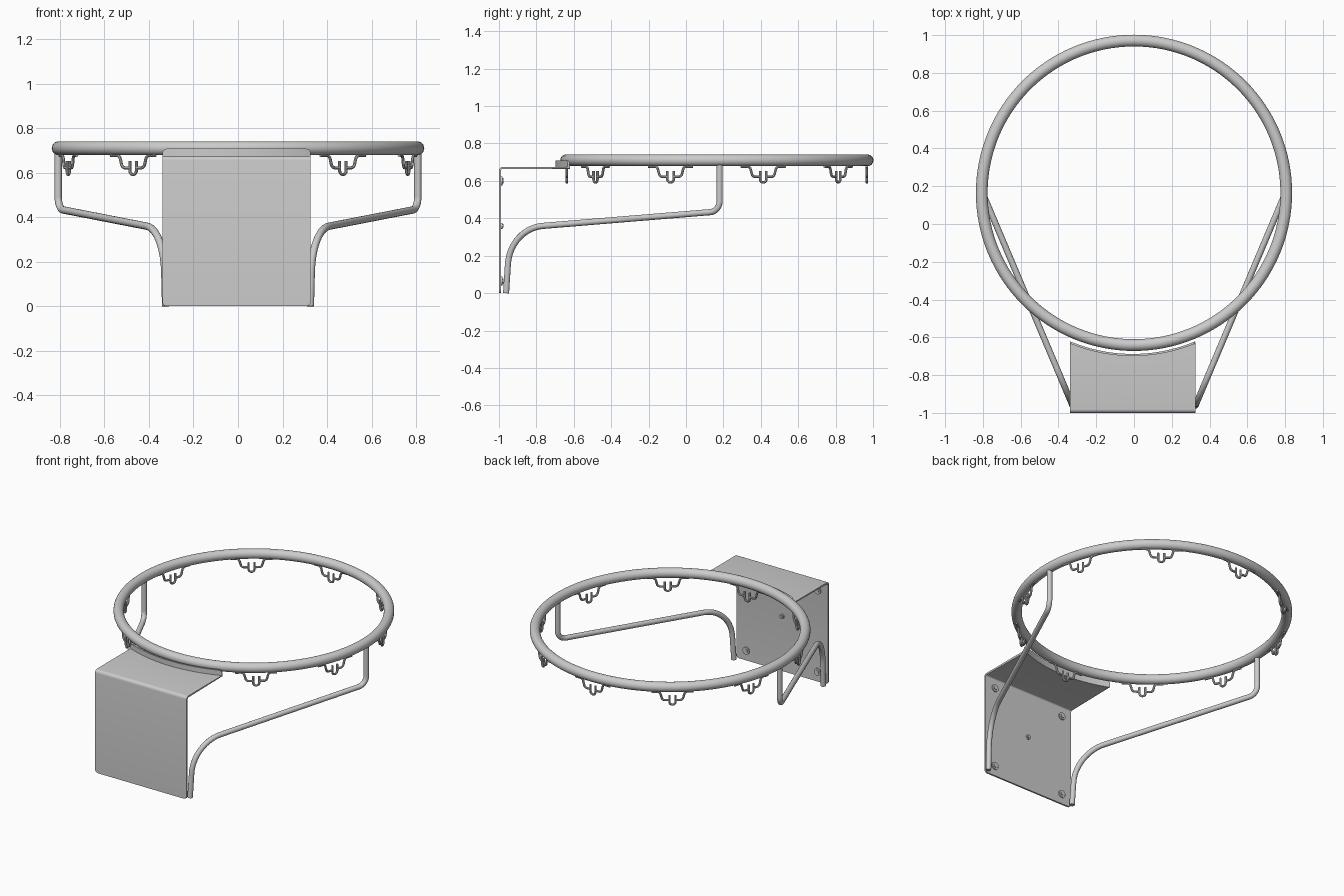
import bpy, bmesh, math
from mathutils import Vector, Matrix

if "Cube" in bpy.data.objects:
    bpy.data.objects.remove(bpy.data.objects["Cube"])

RING_Y, RING_Z, RING_R, TUBE_R = 0.165, 0.71, 0.806, 0.031


def fillet(pts, radii, steps=10):
    """Polyline with its inner corners rounded by the given radii."""
    pts = [Vector(p) for p in pts]
    out = [pts[0]]
    for a, p, b, r in zip(pts, pts[1:], pts[2:], radii):
        u, v = (a - p).normalized(), (b - p).normalized()
        half = u.angle(v) / 2
        start, end = p + u * r / math.tan(half), p + v * r / math.tan(half)
        centre = p + (u + v).normalized() * r / math.sin(half)
        ra, rb = start - centre, end - centre
        sweep = ra.angle(rb)
        for i in range(steps + 1):
            t = i / steps
            out.append(centre + (ra * math.sin((1 - t) * sweep)
                                 + rb * math.sin(t * sweep)) / math.sin(sweep))
    out.append(pts[-1])
    return out


def tube(name, paths, radius, sides=3):
    """Round bar swept along one or more paths, turned into a mesh."""
    cu = bpy.data.curves.new(name, 'CURVE')
    cu.dimensions = '3D'
    cu.bevel_depth, cu.bevel_resolution, cu.use_fill_caps = radius, sides, True
    for path in paths:
        sp = cu.splines.new('POLY')
        sp.points.add(len(path) - 1)
        for q, p in zip(sp.points, path):
            q.co = (*p, 1)
    ob = bpy.data.objects.new(name, cu)
    bpy.context.collection.objects.link(ob)
    select(ob)
    bpy.ops.object.convert(target='MESH')
    ob = bpy.context.object
    smooth(ob)
    return ob


def select(ob):
    bpy.ops.object.select_all(action='DESELECT')
    ob.select_set(True)
    bpy.context.view_layer.objects.active = ob


def smooth(ob):
    select(ob)
    bpy.ops.object.shade_smooth_by_angle(angle=math.radians(40))


# Ring
bpy.ops.mesh.primitive_torus_add(major_radius=RING_R, minor_radius=TUBE_R,
                                 major_segments=128, minor_segments=24,
                                 location=(0, RING_Y, RING_Z))
bpy.context.object.name = "rim_ring"
smooth(bpy.context.object)

# Support arms: down from the ring, back to the plate, then down to its foot
for side, label in ((-1, "left"), (1, "right")):
    def at(y, z):
        t = (y + 0.962) / (0.18 + 0.962)
        return (side * (0.325 + t * 0.483), y, z)
    path = fillet([at(0.18, 0.70), at(0.18, 0.437), at(-0.94, 0.345), at(-0.962, 0)],
                  [0.06, 0.22], 14)
    tube(label + "_support_arm", [path], 0.0165, 5)

# Bent mounting plate: front face, fold, top shelf and curved lip around the ring
HALF, CX, CORNER, LIP_R = 0.333, -0.007, 0.02, 0.864
insets = [0, 0.0015, 0.005, 0.011, 0.02]
xs = [-HALF + d for d in insets]
xs += [-0.313 + 0.626 * i / 24 for i in range(1, 24)]
xs += [HALF - d for d in reversed(insets)]
bm = bmesh.new()
cols = []
for x in xs:
    d = HALF - abs(x)
    cut = 0
    if d < CORNER:
        cut = CORNER - math.sqrt(max(0, CORNER ** 2 - (CORNER - d) ** 2))
    edge = RING_Y - math.sqrt(LIP_R ** 2 - x * x)
    prof = [(-1, cut), (-1, CORNER + 0.001)]
    for i in range(6):
        a = math.pi / 2 * i / 5
        prof.append((-0.98 - 0.02 * math.cos(a), 0.655 + 0.02 * math.sin(a)))
    prof += [(edge, 0.675), (edge, 0.708 - cut)]
    cols.append([bm.verts.new((x + CX, y, z)) for y, z in prof])
for a, b in zip(cols, cols[1:]):
    for j in range(len(a) - 1):
        bm.faces.new((a[j], b[j], b[j + 1], a[j + 1]))
me = bpy.data.meshes.new("mounting_plate")
bm.to_mesh(me)
bm.free()
plate = bpy.data.objects.new("mounting_plate", me)
bpy.context.collection.objects.link(plate)
sol = plate.modifiers.new("thickness", 'SOLIDIFY')
sol.thickness, sol.offset, sol.use_even_offset = 0.011, -1, True
select(plate)
bpy.ops.object.modifier_apply(modifier="thickness")
smooth(plate)

# Bolts on the inner side of the plate: washer and hexagon head
for i, (x, z, r) in enumerate([(-0.26, 0.6, 0.024), (0.26, 0.6, 0.024),
                               (-0.26, 0.065, 0.024), (0.26, 0.065, 0.024),
                               (0, 0.36, 0.016)]):
    for part, rad, depth, n in (("washer", r, 0.008, 24), ("bolt_head", r * 0.6, 0.013, 6)):
        bpy.ops.mesh.primitive_cylinder_add(vertices=n, radius=rad, depth=depth,
                                            location=(x + CX, -0.99 + depth / 2, z),
                                            rotation=(math.pi / 2, 0, 0))
        bpy.context.object.name = f"{part}_{i + 1}"
        smooth(bpy.context.object)

# Net hooks: two shoulder wires and a hanging loop, repeated around the ring
paths = []
for s in (-1, 1):
    paths.append(fillet([(s * 0.125, 0, 0.677), (s * 0.075, 0, 0.677),
                         (s * 0.06, 0, 0.622), (s * 0.018, 0, 0.622)],
                        [0.02, 0.02], 6))
paths.append(fillet([(-0.018, 0, 0.652), (-0.018, 0, 0.592),
                     (0.018, 0, 0.592), (0.018, 0, 0.652)], [0.0175, 0.0175], 6))
hook = tube("net_hook_1", paths, 0.007, 2)
for i in range(10):
    ob = hook
    if i:
        ob = bpy.data.objects.new(f"net_hook_{i + 1}", hook.data)
        bpy.context.collection.objects.link(ob)
    ob.matrix_world = (Matrix.Translation((0, RING_Y, 0))
                       @ Matrix.Rotation(math.radians(36 * i), 4, 'Z')
                       @ Matrix.Translation((0, RING_R - 0.004, 0)))
